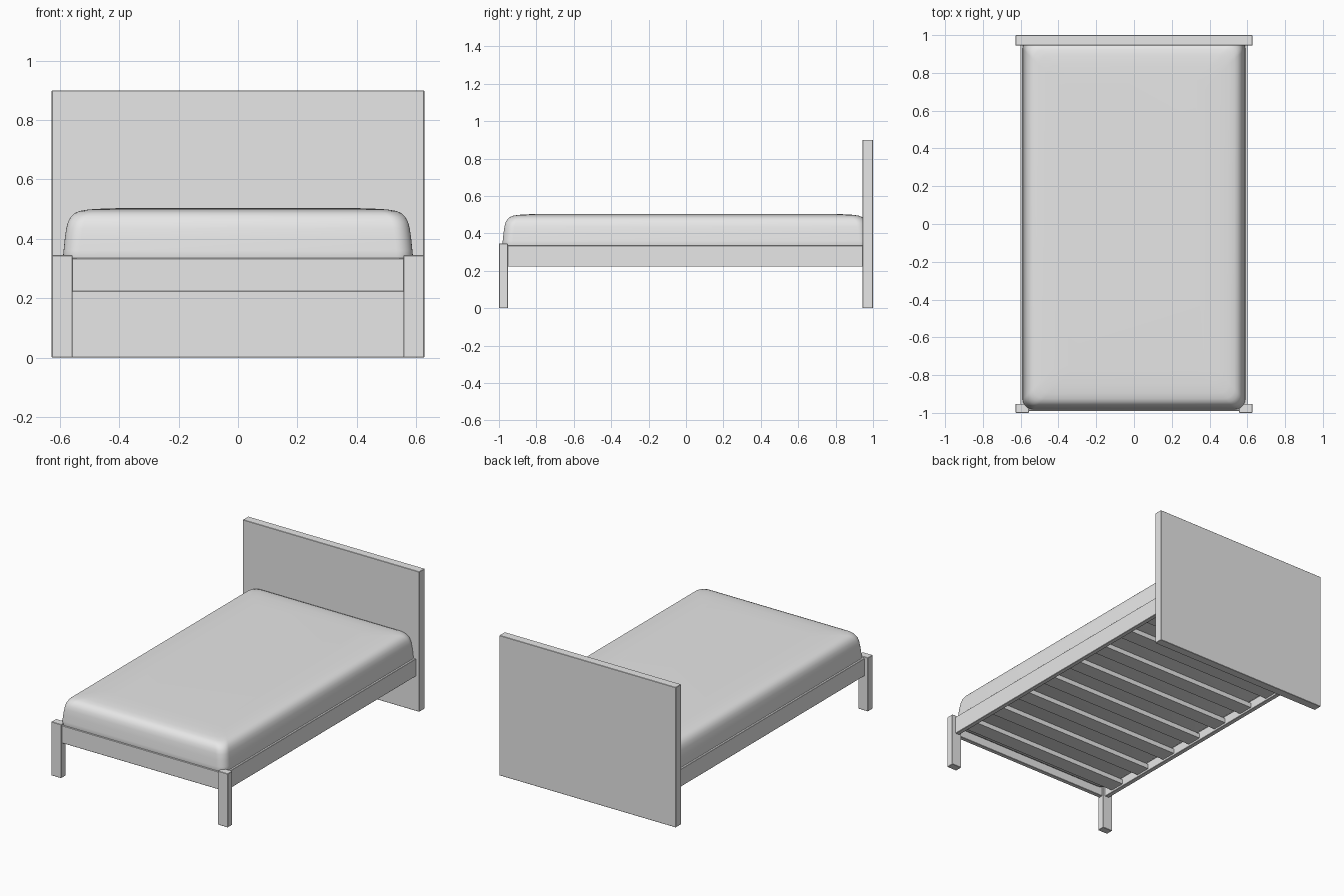
import bpy, bmesh, math

if "Cube" in bpy.data.objects:
    bpy.data.objects.remove(bpy.data.objects["Cube"])

grey = bpy.data.materials.new("light_grey")
grey.diffuse_color = (0.8, 0.8, 0.8, 1)
grey.use_nodes = True
grey.node_tree.nodes["Principled BSDF"].inputs["Base Color"].default_value = grey.diffuse_color


def finish(name, bm):
    bmesh.ops.recalc_face_normals(bm, faces=bm.faces)
    me = bpy.data.meshes.new(name)
    bm.to_mesh(me)
    bm.free()
    me.materials.append(grey)
    ob = bpy.data.objects.new(name, me)
    bpy.context.collection.objects.link(ob)
    return ob


def box(name, x, y, z, bevel=0.002):
    bm = bmesh.new()
    bmesh.ops.create_cube(bm, size=1)
    for v in bm.verts:
        for i, (lo, hi) in enumerate((x, y, z)):
            v.co[i] = hi if v.co[i] > 0 else lo
    if bevel:
        bmesh.ops.bevel(bm, geom=bm.edges[:], offset=bevel, segments=1, affect='EDGES')
    return finish(name, bm)


# Headboard panel reaching the floor
box("headboard", (-0.627, 0.627), (0.945, 1.0), (0, 0.9))

# Front legs and side rails, mirrored in x
for s, side in ((-1, "left"), (1, "right")):
    box(f"front_leg_{side}", sorted((s * 0.557, s * 0.627)), (-1.0, -0.952), (0, 0.345))
    box(f"side_rail_{side}", sorted((s * 0.573, s * 0.602)), (-0.96, 0.95), (0.222, 0.335))

# Foot rail between the legs
box("foot_rail", (-0.56, 0.56), (-0.99, -0.962), (0.222, 0.335))

# Slats under the mattress
for i in range(8):
    y = -0.84 + i * 0.24
    box(f"slat_{i + 1}", (-0.575, 0.575), (y - 0.05, y + 0.05), (0.235, 0.265), 0)


# Mattress: rounded rectangles stacked along a soft profile
def ring(bm, inset, z, radius, steps=8):
    hx, hy = 0.592 - inset, 0.985 - inset
    verts = []
    for q, (sx, sy) in enumerate(((1, 1), (-1, 1), (-1, -1), (1, -1))):
        for k in range(steps + 1):
            a = math.pi / 2 * (q + k / steps)
            verts.append(bm.verts.new((sx * (hx - radius) + radius * math.cos(a),
                                       sy * (hy - radius) + radius * math.sin(a), z)))
    return verts


profile = [(0.04, 0.265), (0.022, 0.275), (0.015, 0.30), (0.002, 0.33), (0.005, 0.36),
           (0.009, 0.40), (0.014, 0.435), (0.020, 0.458), (0.030, 0.475),
           (0.043, 0.487), (0.06, 0.494), (0.09, 0.499), (0.14, 0.502), (0.22, 0.504)]
bm = bmesh.new()
rings = [ring(bm, i, z, 0.055) for i, z in profile]
for a, b in zip(rings, rings[1:]):
    for k in range(len(a)):
        n = (k + 1) % len(a)
        bm.faces.new((a[k], a[n], b[n], b[k]))
bm.faces.new(rings[0])
bm.faces.new(rings[-1])
mattress = finish("mattress", bm)
bpy.context.view_layer.objects.active = mattress
mattress.select_set(True)
bpy.ops.object.shade_smooth_by_angle(angle=math.radians(40))
